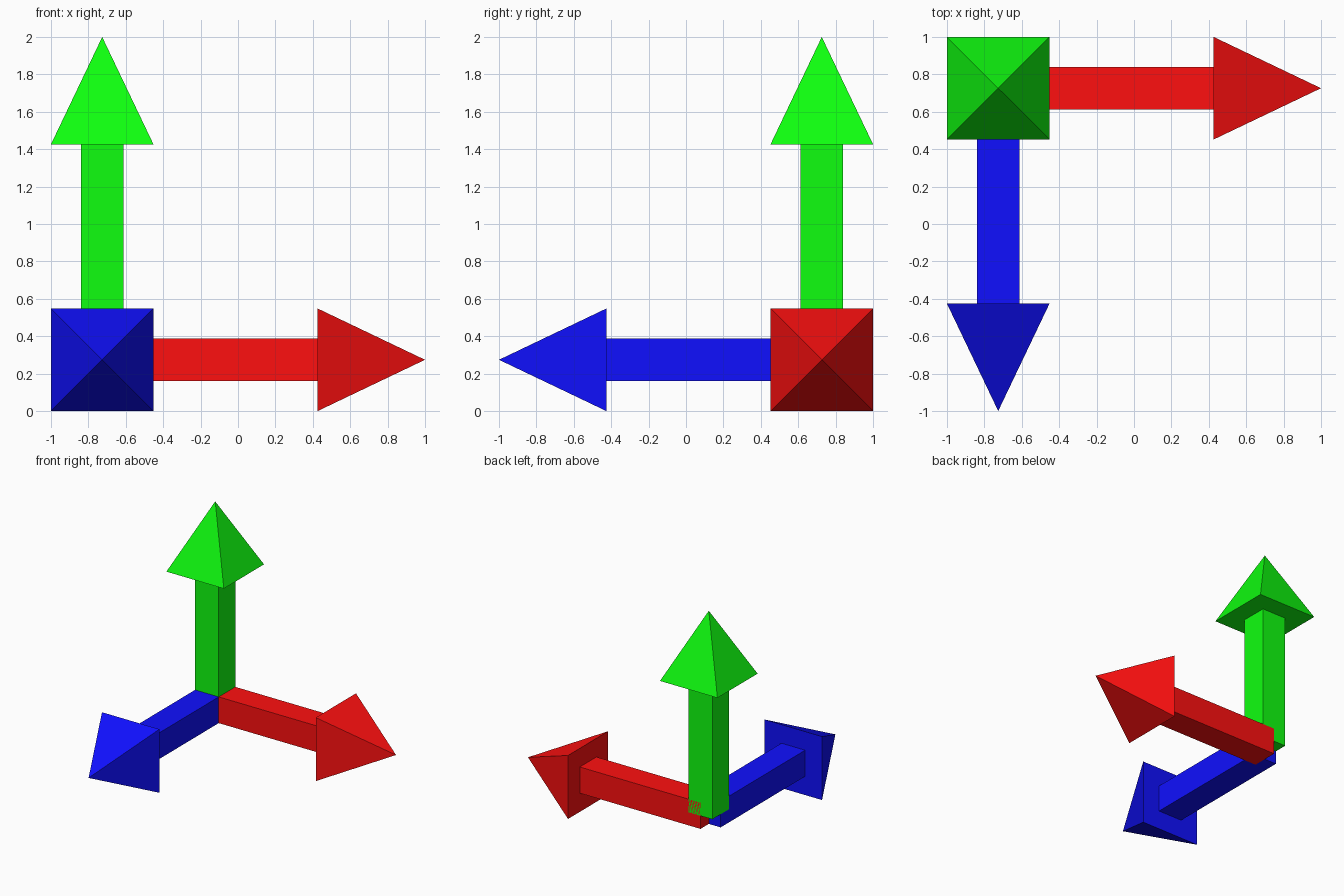
import bpy, bmesh
from math import pi, sqrt
from mathutils import Matrix, Vector

if "Cube" in bpy.data.objects:
    bpy.data.objects.remove(bpy.data.objects["Cube"])

HEAD_HALF = 0.274      # half width of the pyramid head
SHAFT_HALF = 0.113     # half width of the square shaft
LENGTH = 2 - HEAD_HALF # from the shared origin to the tip
HEAD_START = 1.152     # distance from the origin to the head base
ORIGIN = Vector((-1 + HEAD_HALF, 1 - HEAD_HALF, HEAD_HALF))


def square_part(name, rotation, start, end, half_base, half_top, material):
    """Four-sided prism or pyramid along the rotated z axis."""
    bm = bmesh.new()
    matrix = (Matrix.Translation((0, 0, (start + end) / 2))
              @ Matrix.Rotation(pi / 4, 4, 'Z'))
    bmesh.ops.create_cone(bm, cap_ends=True, segments=4,
                          radius1=half_base * sqrt(2), radius2=half_top * sqrt(2),
                          depth=end - start, matrix=matrix)
    bmesh.ops.remove_doubles(bm, verts=bm.verts, dist=1e-5)
    bmesh.ops.recalc_face_normals(bm, faces=bm.faces)
    mesh = bpy.data.meshes.new(name)
    bm.to_mesh(mesh)
    bm.free()
    mesh.materials.append(material)
    obj = bpy.data.objects.new(name, mesh)
    obj.matrix_world = Matrix.Translation(ORIGIN) @ rotation
    bpy.context.collection.objects.link(obj)


# One arrow per axis: right, up and towards the front
arrows = {
    "red": (Matrix.Rotation(pi / 2, 4, 'Y'), (1, 0.005, 0.005, 1)),
    "green": (Matrix.Identity(4), (0.005, 1, 0.005, 1)),
    "blue": (Matrix.Rotation(pi / 2, 4, 'X'), (0.005, 0.005, 1, 1)),
}
for colour, (rotation, rgba) in arrows.items():
    material = bpy.data.materials.new(colour)
    material.diffuse_color = rgba
    material.use_nodes = True
    material.node_tree.nodes["Principled BSDF"].inputs["Base Color"].default_value = material.diffuse_color
    square_part(f"{colour}_shaft", rotation, 0, HEAD_START,
                SHAFT_HALF, SHAFT_HALF, material)
    square_part(f"{colour}_arrowhead", rotation, HEAD_START, LENGTH,
                HEAD_HALF, 0, material)
